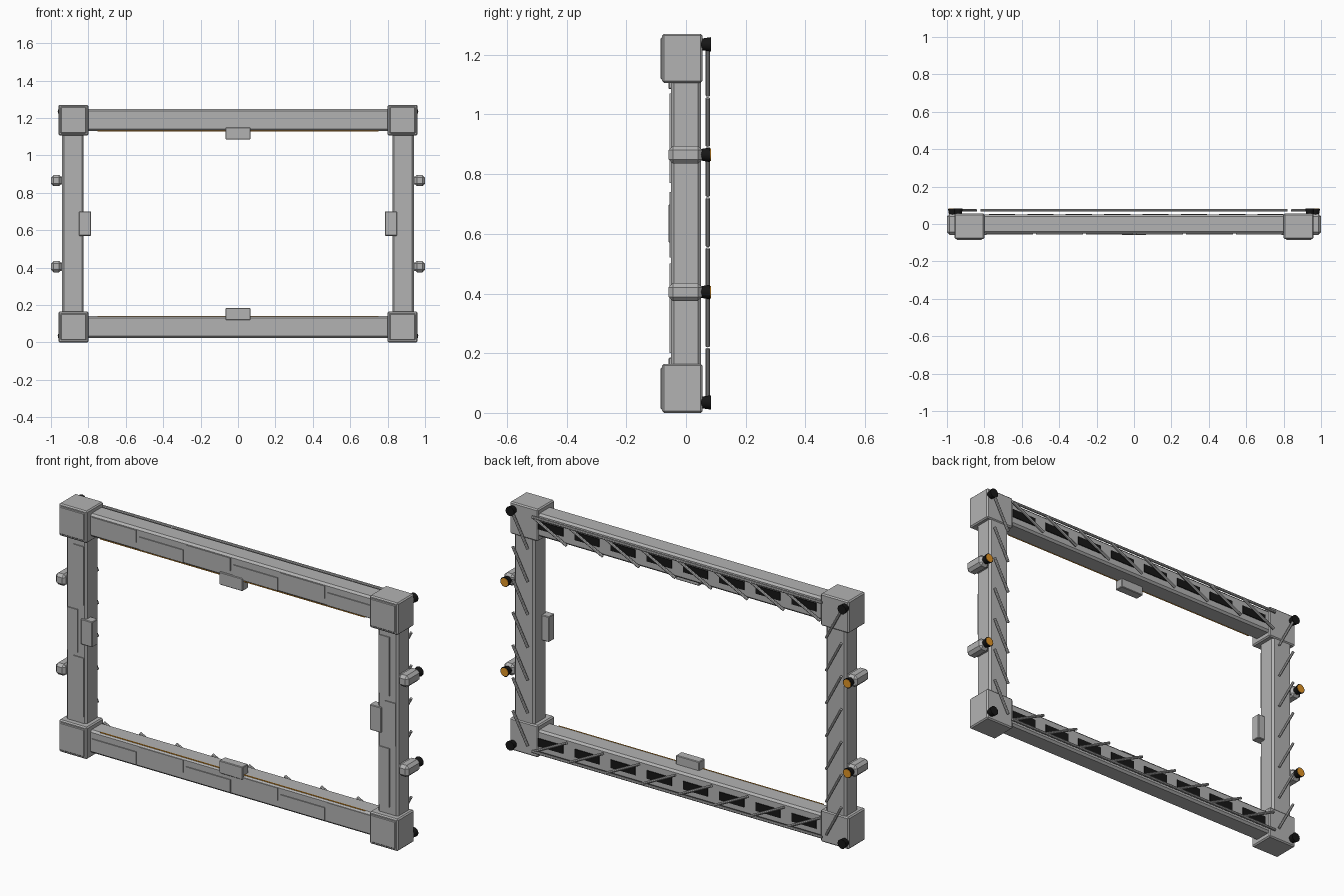
import bpy, math
from mathutils import Vector

if "Cube" in bpy.data.objects:
    bpy.data.objects.remove(bpy.data.objects["Cube"])


def material(name, rgb):
    m = bpy.data.materials.new(name)
    m.use_nodes = True
    m.diffuse_color = (*rgb, 1)
    m.node_tree.nodes["Principled BSDF"].inputs["Base Color"].default_value = (*rgb, 1)
    return m


GREY = material("light grey", (0.45, 0.45, 0.45))
BLACK = material("black", (0.008, 0.008, 0.008))
ORANGE = material("orange", (0.75, 0.3, 0.02))


def box(name, x, y, z, mat=GREY, bevel=0):
    """Box from (min, max) pairs on each axis."""
    spans = [sorted(p) for p in (x, y, z)]
    bpy.ops.mesh.primitive_cube_add(size=1, location=[sum(p) / 2 for p in spans])
    ob = bpy.context.object
    ob.name = name
    ob.scale = [p[1] - p[0] for p in spans]
    bpy.ops.object.transform_apply(location=False, rotation=False, scale=True)
    ob.data.materials.append(mat)
    if bevel:
        mod = ob.modifiers.new("bevel", "BEVEL")
        mod.width = bevel
        mod.segments = 1
    return ob


def rod(name, a, b, r1, r2=None, mat=GREY, sides=8):
    """Round bar or cone from point a to point b."""
    a, b = Vector(a), Vector(b)
    bpy.ops.mesh.primitive_cone_add(vertices=sides, radius1=r1,
                                    radius2=r1 if r2 is None else r2,
                                    depth=(b - a).length, location=(a + b) / 2)
    ob = bpy.context.object
    ob.name = name
    ob.rotation_euler = (b - a).to_track_quat("Z", "Y").to_euler()
    ob.data.materials.append(mat)
    bpy.ops.object.shade_smooth_by_angle(angle=math.radians(40))
    return ob


HEIGHT = 1.27
MID = HEIGHT / 2
BACK = 0.05
FRONT = -0.05
STRUT_Y = 0.073


def flip(z, up):
    """Mirror a height measured from the bottom to the upper half."""
    return HEIGHT - z if up else z


# Top and bottom rails of the frame
for up in (False, True):
    part = "top" if up else "bottom"

    def zs(a, b):
        return flip(a, up), flip(b, up)

    box(part + "_beam", (-0.81, 0.81), (FRONT, BACK), zs(0.023, 0.14), bevel=0.01)
    box(part + "_clip", (-0.066, 0.066), (-0.058, -0.012), zs(0.12, 0.185), bevel=0.003)
    box(part + "_light_strip", (-0.75, 0.75), (-0.044, -0.04), zs(0.138, 0.142), ORANGE)
    # Staggered front plates
    for i in range(6):
        x = -0.8 + i * 0.267
        low, high = ((0.035, 0.1), (0.065, 0.13))[i % 2]
        box(part + "_front_plate", (x + 0.01, x + 0.26), (-0.055, FRONT + 0.002), zs(low, high))
    # Dark vents and slanted bars behind
    rod(part + "_back_rail", (-0.82, STRUT_Y, flip(0.035, up)),
        (0.82, STRUT_Y, flip(0.035, up)), 0.007)
    for i in range(8):
        x = -0.82 + i * 0.205
        box(part + "_vent", (x + 0.045, x + 0.185), (BACK - 0.002, BACK + 0.004),
            zs(0.058, 0.1), BLACK)
        rod(part + "_back_strut", (x + 0.2, STRUT_Y, flip(0.035, up)),
            (x + 0.01, STRUT_Y, flip(0.13, up)), 0.007)

# Left and right posts
for side in (-1, 1):
    part = "left" if side > 0 else "right"

    def xs(a, b):
        return side * a, side * b

    box(part + "_post", xs(0.825, 0.94), (FRONT, BACK), (0.15, 1.12), bevel=0.01)
    box(part + "_clip", xs(0.785, 0.85), (-0.058, -0.012), (0.57, 0.7), bevel=0.003)
    for i, z in enumerate((0.2, 0.52, 0.77)):
        a, b = ((0.835, 0.895), (0.87, 0.93))[i % 2]
        box(part + "_front_plate", xs(a, b), (-0.055, FRONT + 0.002),
            (z, z + (0.22 if i == 1 else 0.3)))
    for i in range(7):
        z = 0.05 + i * 0.168
        rod(part + "_back_strut", (side * 0.93, STRUT_Y, z + 0.165),
            (side * 0.845, STRUT_Y, z + 0.005), 0.007)

    # Side lugs with dark nozzles and glowing ends
    for z in (0.405, 0.865):
        box(part + "_lug_neck", xs(0.93, 0.97), (-0.04, 0.04), (z - 0.022, z + 0.022))
        box(part + "_lug", xs(0.942, 1.0), (-0.058, 0.054), (z - 0.03, z + 0.03), bevel=0.014)
        rod(part + "_nozzle", (side * 0.97, 0.05, z), (side * 0.97, 0.081, z),
            0.019, 0.025, BLACK, 12)
        rod(part + "_nozzle_light", (side * 0.97, 0.079, z), (side * 0.97, 0.083, z),
            0.021, mat=ORANGE, sides=12)

    # Corner blocks
    for up in (False, True):
        name = ("top_" if up else "bottom_") + part
        box(name + "_corner", xs(0.8, 0.96), (-0.08, 0.055),
            (flip(0, up), flip(0.164, up)), bevel=0.006)
        box(name + "_corner_face", xs(0.812, 0.948), (-0.085, -0.075),
            (flip(0.012, up), flip(0.152, up)), bevel=0.003)
        z = flip(0.035, up)
        rod(name + "_bolt", (side * 0.94, 0.05, z), (side * 0.94, 0.083, z),
            0.019, 0.024, BLACK, 12)
